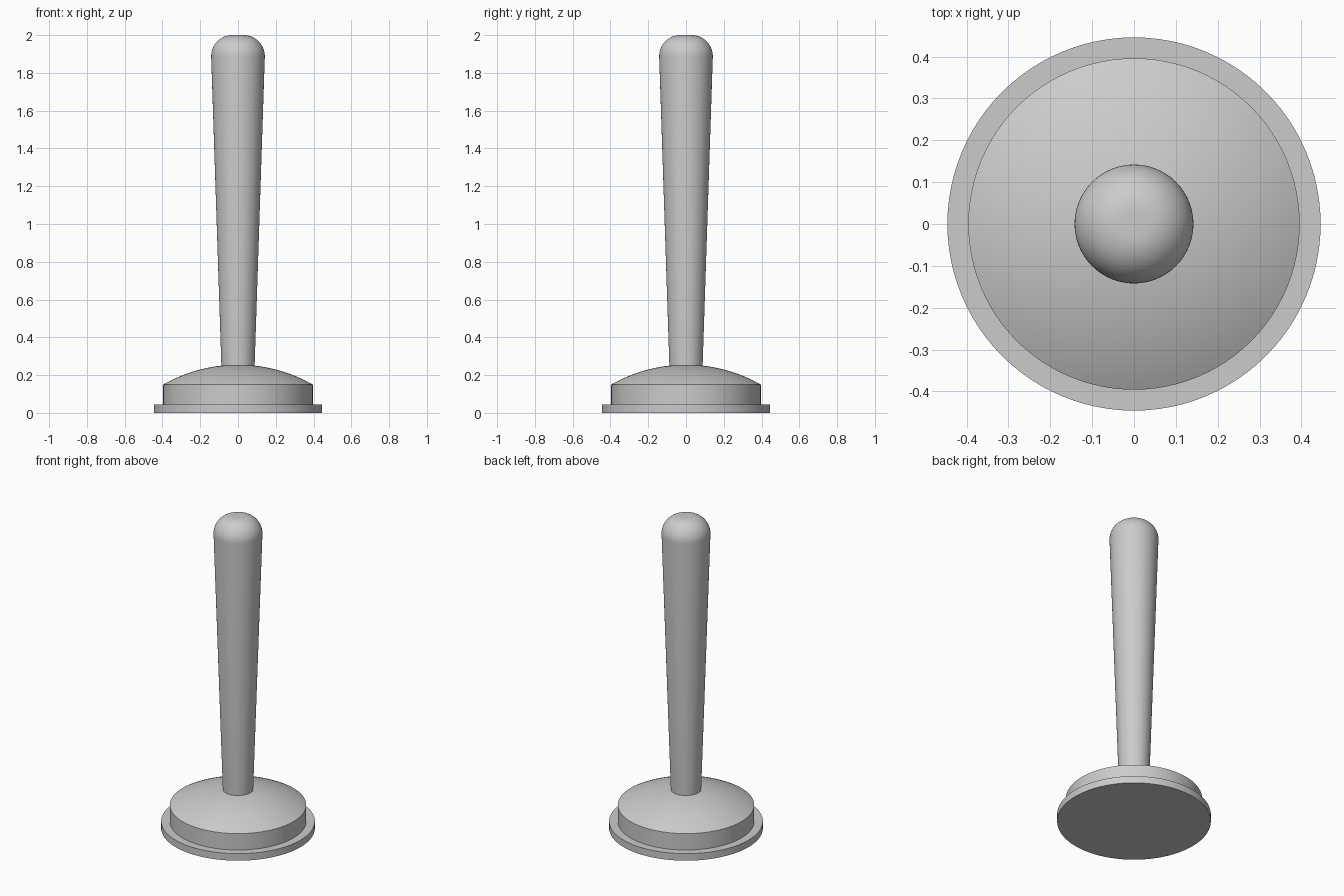
import bpy
import math

cube = bpy.data.objects.get("Cube")
if cube:
    bpy.data.objects.remove(cube, do_unlink=True)

grey = bpy.data.materials.new("plain grey")
grey.use_nodes = True
GREY = (0.6, 0.6, 0.6, 1.0)
grey.diffuse_color = GREY
grey.node_tree.nodes["Principled BSDF"].inputs["Base Color"].default_value = GREY

SIDES = 96


def lathe(name, profile):
    """Spin an (r, z) profile, listed bottom to top, into a closed solid."""
    verts, rings = [], []
    for r, z in profile:
        start = len(verts)
        if r < 1e-6:
            verts.append((0, 0, z))
            rings.append([start] * SIDES)
            continue
        for i in range(SIDES):
            a = math.tau * i / SIDES
            verts.append((r * math.cos(a), r * math.sin(a), z))
        rings.append(list(range(start, start + SIDES)))
    faces = []
    for low, high in zip(rings, rings[1:]):
        for i in range(SIDES):
            j = (i + 1) % SIDES
            quad = [low[i], low[j], high[j], high[i]]
            faces.append(list(dict.fromkeys(quad)))
    # Flat end caps
    if len(set(rings[0])) > 1:
        faces.append(rings[0][::-1])
    if len(set(rings[-1])) > 1:
        faces.append(rings[-1])
    mesh = bpy.data.meshes.new(name)
    mesh.from_pydata(verts, [], faces)
    mesh.materials.append(grey)
    obj = bpy.data.objects.new(name, mesh)
    bpy.context.collection.objects.link(obj)
    bpy.ops.object.select_all(action='DESELECT')
    obj.select_set(True)
    bpy.context.view_layer.objects.active = obj
    bpy.ops.object.shade_smooth_by_angle(angle=math.radians(25))
    return obj


# One-piece turned body: flange, drum, domed shoulder, flared handle, rounded end
FLANGE_R, FLANGE_TOP = 0.446, 0.045
DRUM_R, DRUM_TOP = 0.396, 0.15
DOME_RISE = 0.105
NECK_R, GRIP_R = 0.088, 0.142
FILLET, TOP = 0.112, 2.0

profile = [(FLANGE_R, 0), (FLANGE_R, FLANGE_TOP), (DRUM_R, FLANGE_TOP)]

# Domed shoulder, a shallow spherical cap cut off at the neck
sphere_r = (DRUM_R ** 2 + DOME_RISE ** 2) / (2 * DOME_RISE)
centre_z = DRUM_TOP + DOME_RISE - sphere_r
for i in range(17):
    r = DRUM_R + (NECK_R - DRUM_R) * i / 16
    profile.append((r, centre_z + math.sqrt(sphere_r ** 2 - r ** 2)))

# Rounded handle end
for i in range(17):
    a = math.pi / 2 * i / 16
    profile.append((GRIP_R - FILLET + FILLET * math.cos(a),
                    TOP - FILLET + FILLET * math.sin(a)))

lathe("stamp_body", profile)
